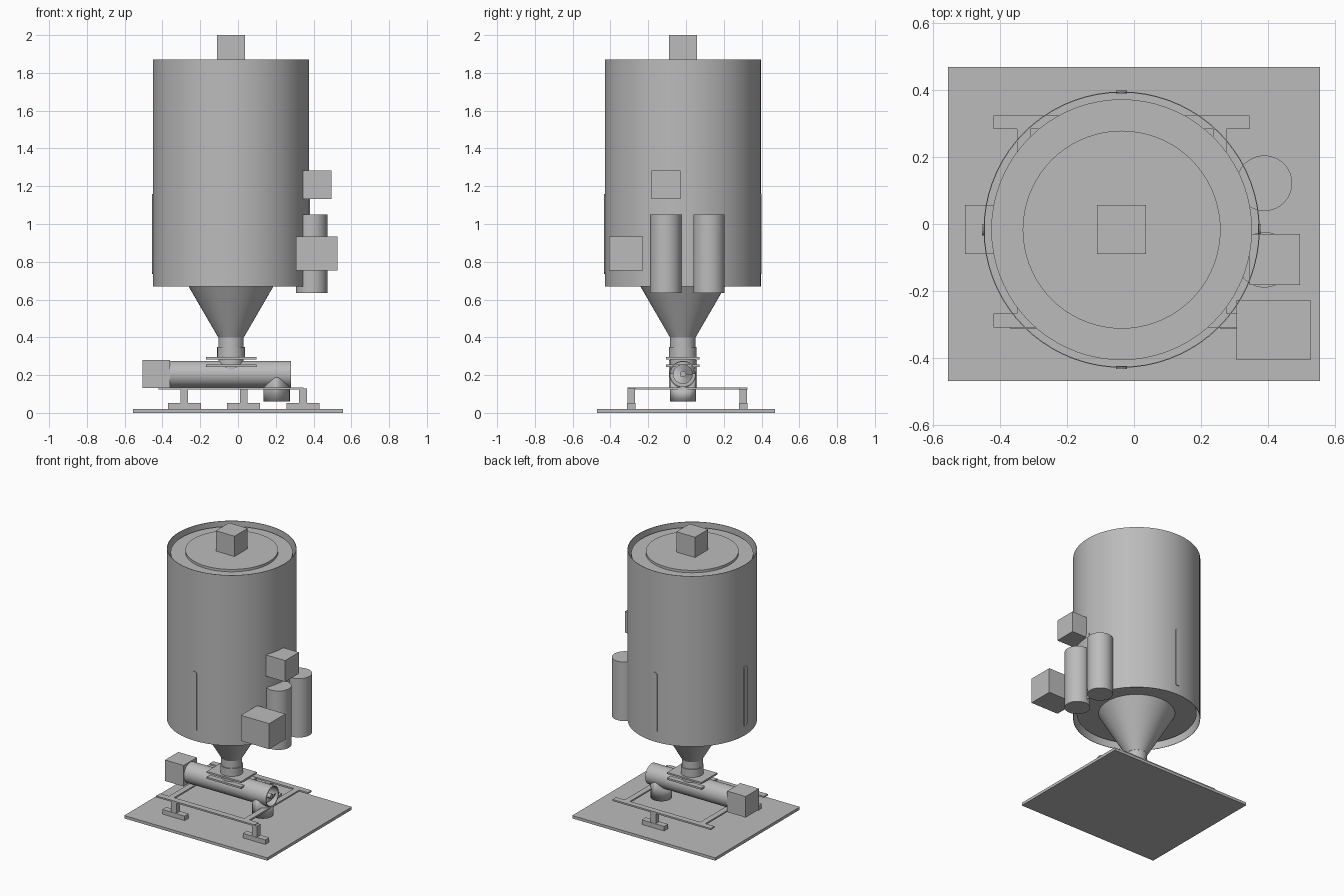
import bpy, bmesh, math
from mathutils import Vector, Matrix

cube = bpy.data.objects.get("Cube")
if cube:
    bpy.data.objects.remove(cube, do_unlink=True)

CX, CY = -0.037, -0.017          # silo axis
AUGER_Z = 0.205                  # conveyor axis height

steel = bpy.data.materials.new("plain_grey_steel")
steel.use_nodes = True
GREY = (0.5, 0.5, 0.5, 1)
steel.diffuse_color = GREY
steel.node_tree.nodes["Principled BSDF"].inputs["Base Color"].default_value = GREY


def finish(name, bm, smooth=False):
    bmesh.ops.recalc_face_normals(bm, faces=bm.faces)
    mesh = bpy.data.meshes.new(name)
    bm.to_mesh(mesh)
    bm.free()
    mesh.materials.append(steel)
    ob = bpy.data.objects.new(name, mesh)
    bpy.context.collection.objects.link(ob)
    if smooth:
        bpy.ops.object.select_all(action='DESELECT')
        ob.select_set(True)
        bpy.context.view_layer.objects.active = ob
        bpy.ops.object.shade_smooth_by_angle(angle=math.radians(30))
    return ob


def box(name, xs, ys, zs):
    bm = bmesh.new()
    bmesh.ops.create_cube(bm, size=1)
    for v in bm.verts:
        v.co = Vector([(a + b) / 2 + c * (b - a) for c, (a, b) in zip(v.co, (xs, ys, zs))])
    return finish(name, bm)


def lathe(name, profile, origin, along_x=False, steps=72):
    """Spin (radius, height) points about z, or about x when along_x."""
    bm = bmesh.new()
    verts = [bm.verts.new((r, 0, h)) for r, h in profile]
    edges = [bm.edges.new(pair) for pair in zip(verts, verts[1:])]
    bmesh.ops.spin(bm, geom=verts + edges, cent=(0, 0, 0), axis=(0, 0, 1),
                   angle=math.tau, steps=steps)
    bmesh.ops.remove_doubles(bm, verts=bm.verts, dist=0.0003)
    if along_x:
        bm.transform(Matrix.Rotation(math.pi / 2, 4, 'Y'))
    bm.transform(Matrix.Translation(origin))
    return finish(name, bm, True)


def cylinder(name, r, low, high, origin, along_x=False):
    return lathe(name, [(0, low), (r, low), (r, high), (0, high)], origin, along_x)


def pipe(name, outer, inner, low, high, origin, along_x=False):
    ring = [(outer, low), (outer, high), (inner, high), (inner, low), (outer, low)]
    return lathe(name, ring, origin, along_x)


axis = (CX, CY, 0)

# Base plate
box("base_plate", (-0.557, 0.557), (-0.47, 0.47), (0, 0.02))

# Silo: thin outer shell, inner drum, lid and top box
pipe("outer_shell", 0.413, 0.41, 0.67, 1.87, axis)
cylinder("inner_drum", 0.39, 0.71, 1.84, axis)
cylinder("lid_disc", 0.296, 1.84, 1.857, axis)
box("top_unit", (-0.11, 0.036), (-0.09, 0.057), (1.857, 2.0))

# Hopper cone and outlet neck
lathe("hopper_cone", [(0.248, 0.71), (0.068, 0.40)], axis)
cylinder("outlet_neck", 0.067, AUGER_Z, 0.40, axis)
pipe("neck_collar", 0.073, 0.066, 0.295, 0.35, axis)
for name, z in (("upper_gate_plate", 0.283), ("lower_gate_plate", 0.243)):
    box(name, (-0.17, 0.097), (-0.105, 0.071), (z, z + 0.012))

# Four rounded vertical strips around the shell
for i, side in enumerate(("left", "back", "right", "front")):
    bm = bmesh.new()
    outline = []
    for k in range(16):
        a = math.tau * (k + 0.5) / 16
        z = 1.143 if math.sin(a) > 0 else 0.752
        outline.append(bm.verts.new((0.408, 0.017 * math.cos(a), z + 0.017 * math.sin(a))))
    face = bm.faces.new(outline)
    out = bmesh.ops.extrude_face_region(bm, geom=[face])["geom"]
    bmesh.ops.translate(bm, vec=(0.009, 0, 0),
                        verts=[g for g in out if isinstance(g, bmesh.types.BMVert)])
    bm.transform(Matrix.Translation(axis) @ Matrix.Rotation(i * math.pi / 2, 4, 'Z'))
    finish(side + "_strip", bm)

# Side tanks and control boxes
cylinder("back_side_tank", 0.083, 0.635, 1.05, (0.39, 0.122, 0))
cylinder("front_side_tank", 0.083, 0.635, 1.05, (0.39, -0.107, 0))
box("upper_control_box", (0.345, 0.496), (-0.183, -0.03), (1.133, 1.283))
box("lower_control_box", (0.307, 0.528), (-0.407, -0.227), (0.753, 0.933))

# Screw conveyor: motor, tube, shaft, flight and discharge spout
conveyor = (0, CY, AUGER_Z)
box("conveyor_motor", (-0.505, -0.36), (-0.09, 0.057), (0.132, 0.28))
pipe("conveyor_tube", 0.071, 0.065, -0.36, 0.28, conveyor, True)
cylinder("screw_shaft", 0.016, -0.36, 0.275, conveyor, True)
bm = bmesh.new()
previous = None
for k in range(121):
    a, x = math.tau * k / 24, -0.34 + 0.61 * k / 120
    pair = [bm.verts.new((x, CY + r * math.cos(a), AUGER_Z + r * math.sin(a)))
            for r in (0.015, 0.052)]
    if previous:
        bm.faces.new((previous[0], previous[1], pair[1], pair[0]))
    previous = pair
finish("screw_flight", bm, True)

# Spout follows the tube underside where the two pipes meet
bm = bmesh.new()
rings = []
for k in range(48):
    a = math.tau * k / 48
    x, y = 0.205 + 0.069 * math.cos(a), 0.069 * math.sin(a)
    top = AUGER_Z - math.sqrt(0.07 ** 2 - y * y)
    rings.append([bm.verts.new((x, CY + y, z)) for z in (0.06, top)])
for a, b in zip(rings, rings[1:] + rings[:1]):
    bm.faces.new((a[0], b[0], b[1], a[1]))
spout = finish("discharge_spout", bm, True)
wall = spout.modifiers.new("wall", 'SOLIDIFY')
wall.thickness = 0.004

# Support frame
for name, ys in (("front_rail", (-0.31, -0.267)), ("back_rail", (0.284, 0.325))):
    box(name, (-0.42, 0.346), ys, (0.124, 0.135))
for name, x in (("right_cross_bar", -0.33), ("left_cross_bar", 0.257)):
    box(name, (x - 0.02, x + 0.02), (-0.267, 0.284), (0.124, 0.135))

# Three legs with long feet
for name, x, y in (("front_right", -0.284, -0.29), ("front_left", 0.344, -0.29),
                   ("back", 0.03, 0.303)):
    box(name + "_leg", (x - 0.02, x + 0.02), (y - 0.019, y + 0.019), (0.05, 0.13))
    box(name + "_foot", (x - 0.087, x + 0.087), (y - 0.022, y + 0.022), (0.02, 0.052))
